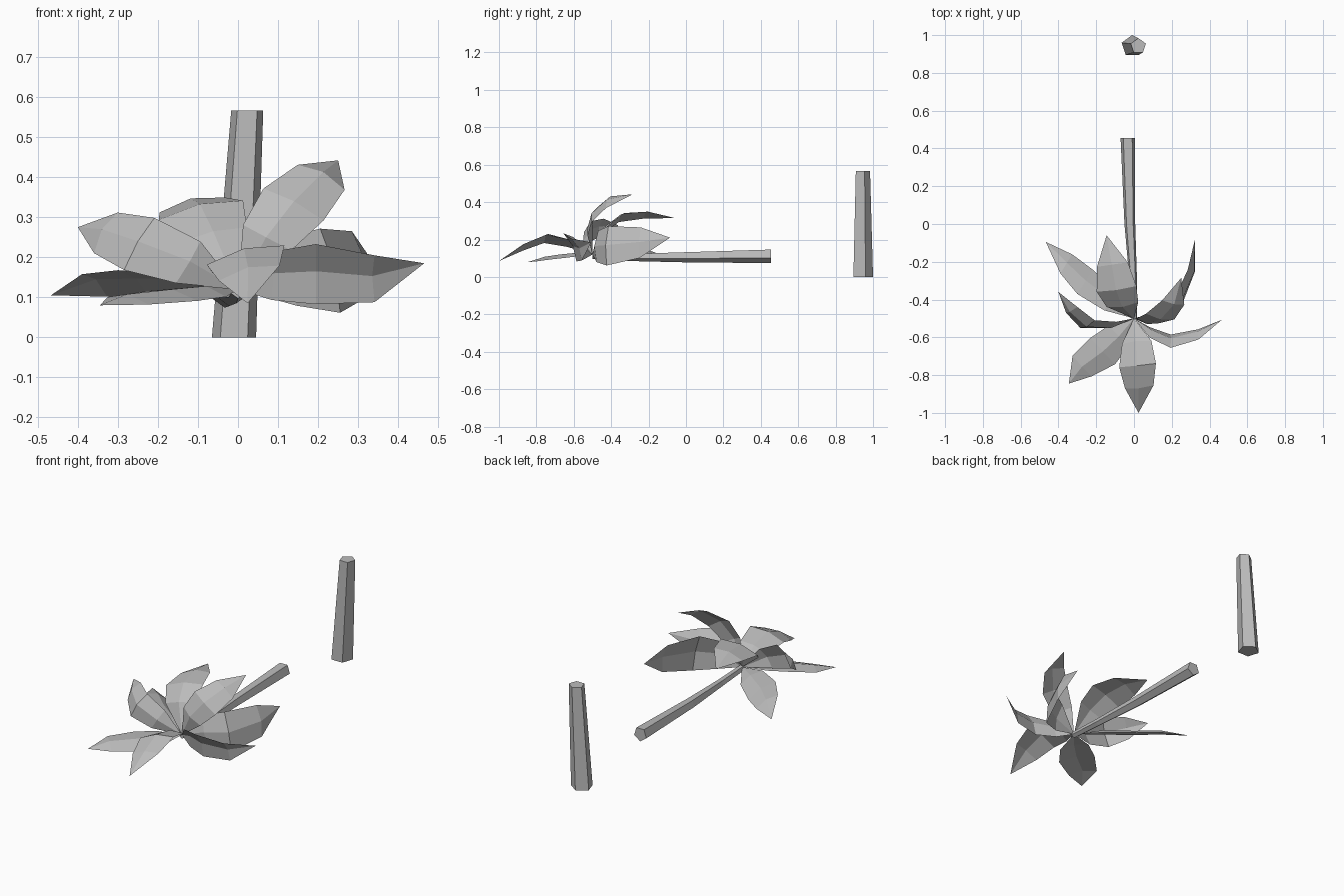
import bpy
import bmesh
import math
from mathutils import Vector

default_cube = bpy.data.objects.get("Cube")
if default_cube:
    bpy.data.objects.remove(default_cube, do_unlink=True)

# Single flat grey
grey = bpy.data.materials.new("plain grey")
grey.use_nodes = True
colour = (0.5, 0.5, 0.5, 1)
grey.diffuse_color = colour
grey.node_tree.nodes["Principled BSDF"].inputs["Base Color"].default_value = colour

CROWN = Vector((0, -.5, .12))
WIDTHS = (.8, 1, .78)     # relative leaf width along its length
FOLD = .017               # how far the leaf edges drop below the midrib


def finish(bm, name):
    mesh = bpy.data.meshes.new(name)
    bm.to_mesh(mesh)
    bm.free()
    mesh.materials.append(grey)
    obj = bpy.data.objects.new(name, mesh)
    bpy.context.scene.collection.objects.link(obj)
    return obj


def pentagon_tube(name, sections, apex):
    """Five-sided log through (centre, radius) sections; apex points at one corner."""
    bm = bmesh.new()
    across, apex = Vector((1, 0, 0)), Vector(apex)
    rings = []
    for centre, radius in sections:
        ring = []
        for k in range(5):
            a = math.tau * k / 5
            offset = across * math.sin(a) + apex * math.cos(a)
            ring.append(bm.verts.new(Vector(centre) + offset * radius))
        rings.append(ring)
    for low, high in zip(rings, rings[1:]):
        for k in range(5):
            n = (k + 1) % 5
            bm.faces.new((low[k], low[n], high[n], high[k]))
    bm.faces.new(rings[0])
    bm.faces.new(rings[-1])
    bmesh.ops.recalc_face_normals(bm, faces=bm.faces[:])
    return finish(bm, name)


def leaf(name, side, *midrib):
    """Folded leaf blade: midrib points from the crown to the tip, with a side vector."""
    bm = bmesh.new()
    side = Vector(side)
    path = [CROWN] + [Vector(p) for p in midrib]
    # Keep the upper surface on the ridge side of the fold
    if side.cross(path[-1] - path[0]).z < 0:
        side.negate()
    base, tip = bm.verts.new(path[0]), bm.verts.new(path[-1])
    rows = []
    for i, width in enumerate(WIDTHS, start=1):
        out = side.cross(path[i + 1] - path[i - 1]).normalized()
        edge_centre = path[i] - out * FOLD
        points = (edge_centre - side * width, path[i], edge_centre + side * width)
        rows.append([bm.verts.new(p) for p in points])
    for k in (0, 1):
        bm.faces.new((base, rows[0][k + 1], rows[0][k]))
        for a, b in zip(rows, rows[1:]):
            bm.faces.new((a[k], a[k + 1], b[k + 1], b[k]))
        bm.faces.new((rows[-1][k], rows[-1][k + 1], tip))
    return finish(bm, name)


# Standing stump
pentagon_tube("stump", [((-.01, .942, 0), .058), ((.023, .942, .566), .042)], (0, 1, 0))

# Fallen trunk, thinning towards the crown
pentagon_tube("fallen_trunk", [((-.033, .455, .114), .04), ((-.022, 0, .108), .03),
                               ((-.004, -.3, .106), .021), ((0, -.5, .115), .018)], (0, 0, -1))

# Crown leaves
leaf("front_leaf", (.097, .01, .024),
     (.01, -.62, .195), (.015, -.75, .222), (.025, -.87, .175), (.024, -1, .085))
leaf("front_right_leaf", (.065, -.07, -.012),
     (-.08, -.595, .128), (-.165, -.675, .12), (-.275, -.755, .108), (-.345, -.845, .08))
leaf("left_leaf", (0, -.035, .075),
     (.09, -.56, .16), (.195, -.605, .165), (.335, -.57, .153), (.465, -.507, .185))
leaf("back_left_leaf", (-.025, .005, .105),
     (.13, -.49, .165), (.243, -.43, .17), (.32, -.25, .187), (.322, -.085, .21))
leaf("raised_leaf", (.075, -.015, -.04),
     (.07, -.53, .25), (.14, -.505, .34), (.213, -.425, .413), (.25, -.285, .442))
leaf("back_right_leaf", (-.04, -.065, .036),
     (-.12, -.4, .145), (-.255, -.3, .147), (-.355, -.205, .145), (-.467, -.095, .105))
leaf("back_leaf", (.105, .015, .024),
     (-.062, -.44, .265), (-.095, -.35, .333), (-.118, -.215, .347), (-.145, -.06, .315))
leaf("right_leaf", (.038, .02, .065),
     (-.12, -.55, .19), (-.25, -.545, .24), (-.34, -.465, .27), (-.4, -.36, .275))
